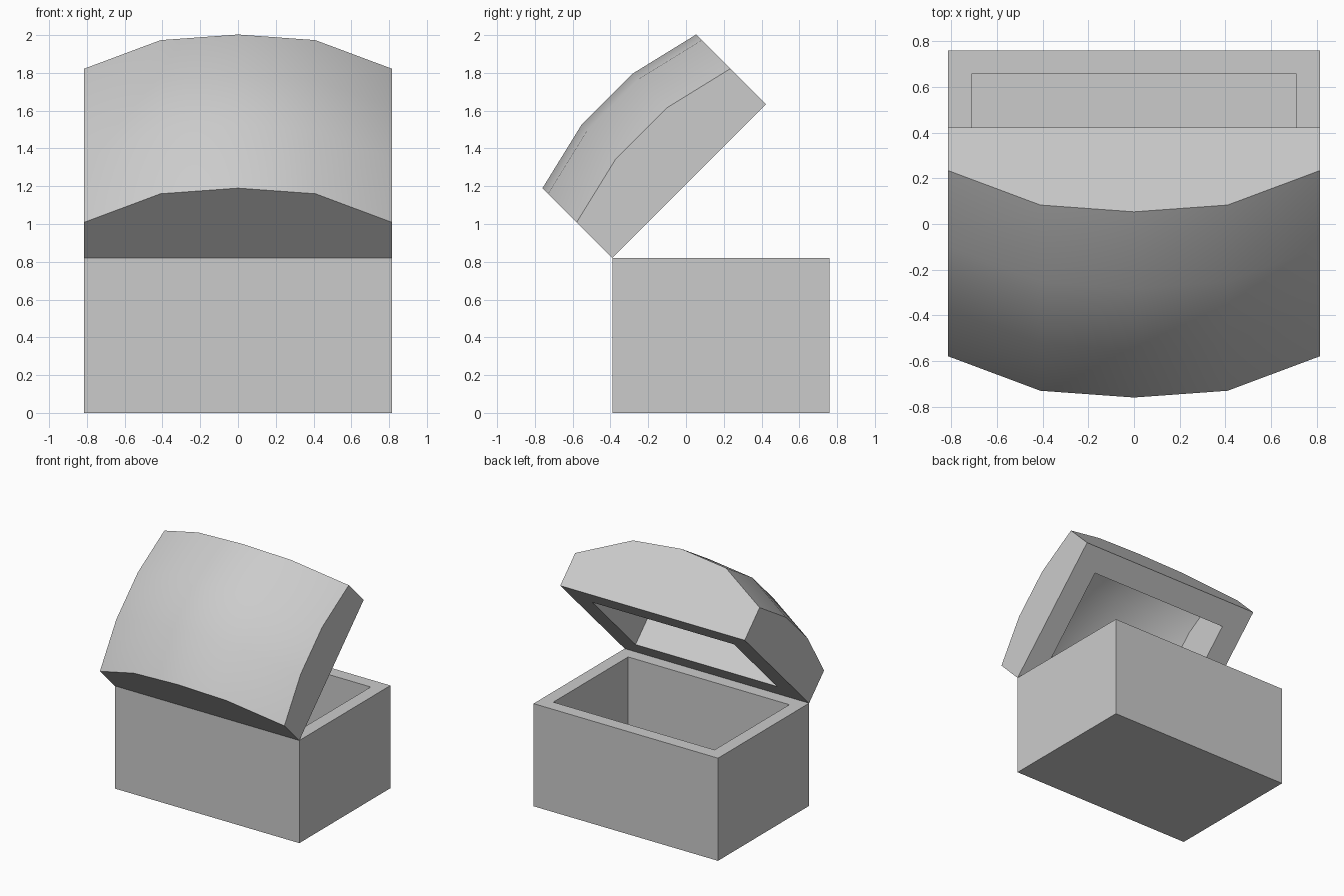
import bpy, bmesh, math
from mathutils import Matrix

if "Cube" in bpy.data.objects:
    bpy.data.objects.remove(bpy.data.objects["Cube"])

W, D, H = 0.815, 1.15, 0.82      # half width, depth, box height
Y0 = -0.39                       # hinge edge


def finish(bm, name):
    bmesh.ops.recalc_face_normals(bm, faces=bm.faces)
    me = bpy.data.meshes.new(name)
    bm.to_mesh(me)
    bm.free()
    ob = bpy.data.objects.new(name, me)
    bpy.context.collection.objects.link(ob)
    return ob


# Hollow box: inset the top and push it down
bm = bmesh.new()
bmesh.ops.create_cube(bm, size=1, matrix=Matrix.Translation((0, Y0 + D / 2, H / 2))
                      @ Matrix.Diagonal((2 * W, D, H, 1)))
top = max(bm.faces, key=lambda f: f.calc_center_median().z)
bmesh.ops.inset_region(bm, faces=[top], thickness=0.145)
top = bmesh.ops.extrude_discrete_faces(bm, faces=[top])['faces'][0]
bmesh.ops.translate(bm, verts=top.verts, vec=(0, 0, -(H - 0.145)))
finish(bm, "chest_box")


def lerp(points, t):
    for (a, va), (b, vb) in zip(points, points[1:]):
        if t <= b + 1e-6:
            return va + (vb - va) * (t - a) / (b - a)
    return points[-1][1]


def dome(x, y):
    across = lerp([(0, 0.523), (0.41, 0.481), (W, 0.267)], abs(x))
    along = lerp([(0, 0), (D / 3, 0.091), (2 * D / 3, 0.091), (D, 0)], y)
    return across + along


def shell(bm, inset, drop):
    """Domed smooth cap with flat walls; returns the four lower corners."""
    w = W - inset
    xs = [-w, -0.41, 0, 0.41, w]
    ys = [inset, D / 3, 2 * D / 3, D - inset]
    g = [[bm.verts.new((x, y, dome(x, y) - drop)) for x in xs] for y in ys]
    for j in range(3):
        for i in range(4):
            f = bm.faces.new((g[j][i], g[j][i + 1], g[j + 1][i + 1], g[j + 1][i]))
            f.smooth = True
    low = [bm.verts.new((x, y, 0)) for x, y in
           ((-w, ys[0]), (w, ys[0]), (w, ys[-1]), (-w, ys[-1]))]
    borders = [g[0], [r[-1] for r in g], g[-1][::-1], [r[0] for r in g][::-1]]
    for k, border in enumerate(borders):
        bm.faces.new([low[(k + 1) % 4], low[k]] + border)
    return low


# Open lid: outer and inner domed shells joined by a flat rim
bm = bmesh.new()
outer = shell(bm, 0, 0)
inner = shell(bm, 0.19, 0.10)
for k in range(4):
    n = (k + 1) % 4
    bm.faces.new((outer[k], outer[n], inner[n], inner[k]))
lid = finish(bm, "domed_lid")
lid.location = (0, Y0, H)
lid.rotation_euler.x = math.radians(45)
